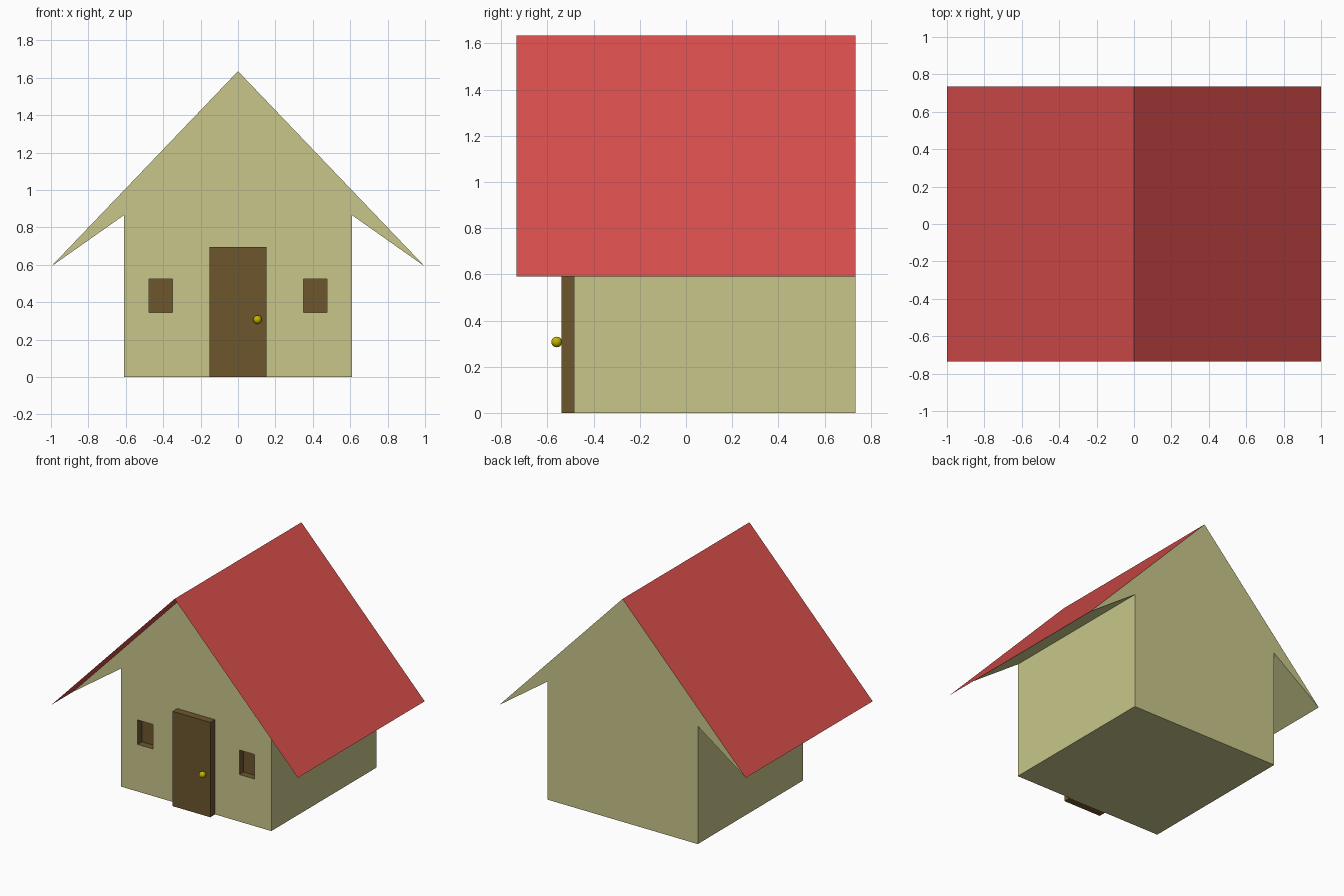
import bpy, bmesh

if "Cube" in bpy.data.objects:
    bpy.data.objects.remove(bpy.data.objects["Cube"])

FRONT, BACK, OVERHANG = -0.485, 0.735, -0.735
RIDGE, EAVE = (0, 1.635), (1.0, 0.59)


def material(name, rgb):
    m = bpy.data.materials.new(name)
    m.diffuse_color = (*rgb, 1)
    m.use_nodes = True
    m.node_tree.nodes["Principled BSDF"].inputs["Base Color"].default_value = m.diffuse_color
    return m


wall = material("wall_paint", (0.58, 0.565, 0.255))
red = material("roof_red", (0.69, 0.077, 0.072))
wood = material("wood_brown", (0.153, 0.093, 0.027))
brass = material("brass", (0.55, 0.45, 0.0))


def extrude_profile(name, points, y0, y1, mats, closed=True):
    """Sweep an x-z profile along y; slots follow mats."""
    bm = bmesh.new()
    a = [bm.verts.new((x, y0, z)) for x, z in points]
    b = [bm.verts.new((x, y1, z)) for x, z in points]
    n = len(points)
    for i in range(n if closed else n - 1):
        j = (i + 1) % n
        bm.faces.new((a[i], a[j], b[j], b[i]))
    if closed:
        bm.faces.new(a)
        bm.faces.new(b[::-1])
    bmesh.ops.recalc_face_normals(bm, faces=bm.faces)
    for f in bm.faces:
        f.normal_update()
        if len(mats) > 1 and f.normal.z > 0.3:
            f.material_index = 1
    me = bpy.data.meshes.new(name)
    bm.to_mesh(me)
    bm.free()
    for m in mats:
        me.materials.append(m)
    ob = bpy.data.objects.new(name, me)
    bpy.context.collection.objects.link(ob)
    return ob


def box(name, x0, x1, y0, y1, z0, z1, mat):
    return extrude_profile(name, [(x0, z0), (x1, z0), (x1, z1), (x0, z1)], y0, y1, [mat])


# House body: walls, wedge eaves and red roof slopes in one solid
half = [(0.61, 0), (0.61, 0.865), EAVE]
profile = half + [RIDGE] + [(-x, z) for x, z in reversed(half)]
house = extrude_profile("house_body", profile, FRONT, BACK, [wall, red])

# Recessed windows cut into the front wall
for side in (-1, 1):
    x = side * 0.4125
    cutter = box("window_cutter", x - 0.0625, x + 0.0625, FRONT - 0.1, FRONT + 0.05,
                 0.345, 0.525, wood)
    cutter.hide_render = True
    mod = house.modifiers.new("window", 'BOOLEAN')
    mod.operation = 'DIFFERENCE'
    mod.solver = 'EXACT'
    mod.material_mode = 'TRANSFER'
    mod.object = cutter
    bpy.context.view_layer.objects.active = house
    bpy.ops.object.modifier_apply(modifier=mod.name)
    bpy.data.objects.remove(cutter)

# Thin roof sheet overhanging the front gable
extrude_profile("roof_overhang", [EAVE, RIDGE, (-EAVE[0], EAVE[1])],
                OVERHANG, FRONT, [red], closed=False)

# Door and knob
box("door", -0.153, 0.153, -0.54, FRONT, 0, 0.695, wood)
bpy.ops.mesh.primitive_uv_sphere_add(segments=16, ring_count=10, radius=0.023,
                                     location=(0.104, -0.56, 0.307))
knob = bpy.context.object
knob.name = "door_knob"
knob.data.materials.append(brass)
bpy.ops.object.shade_smooth()
